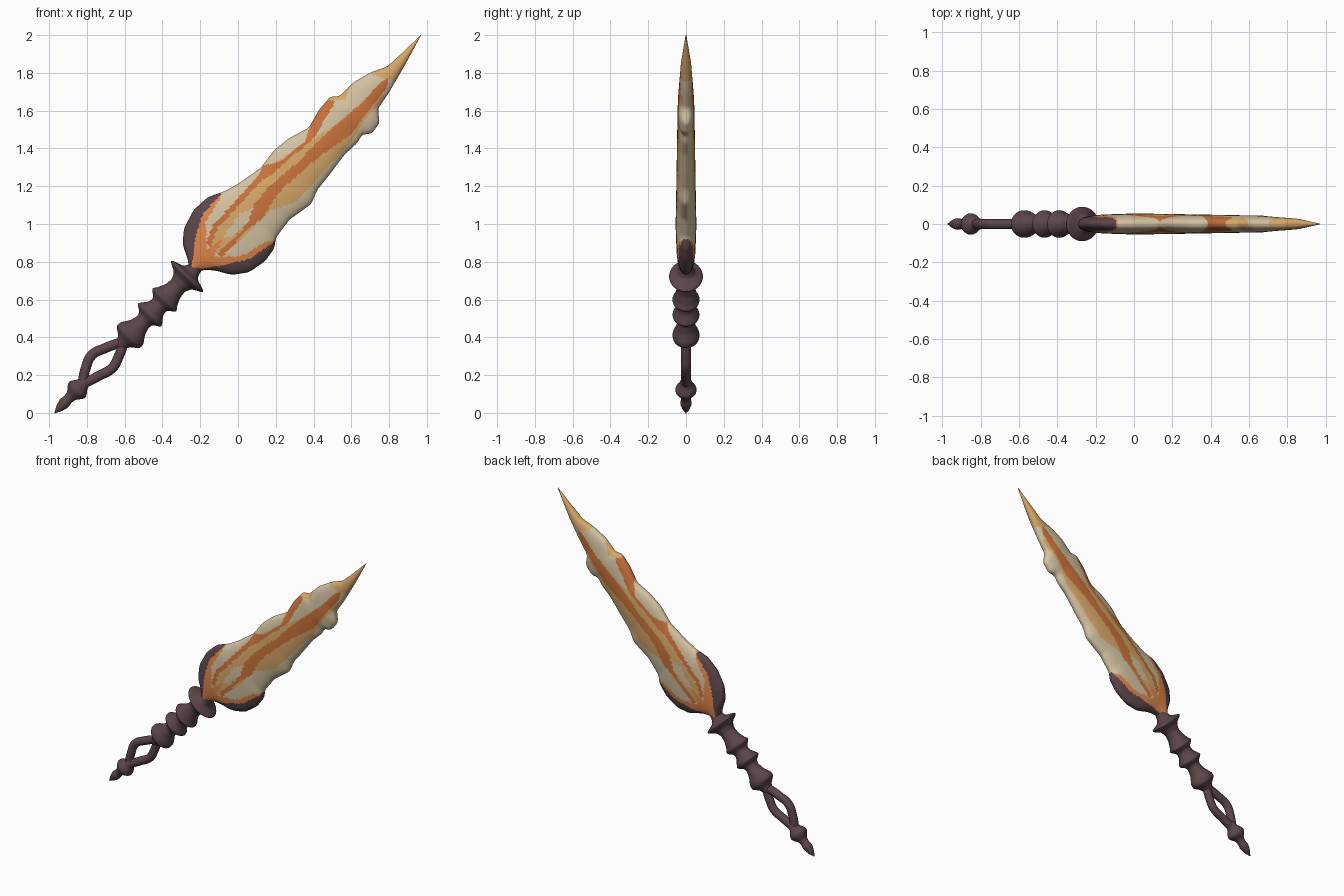
import bpy
from math import cos, sin, pi
from mathutils import Vector

cube = bpy.data.objects.get("Cube")
if cube:
    bpy.data.objects.remove(cube, do_unlink=True)


def make_material(name, rgb):
    mat = bpy.data.materials.new(name)
    mat.use_nodes = True
    color = (*rgb, 1.0)
    mat.diffuse_color = color
    shader = next(n for n in mat.node_tree.nodes if n.type == 'BSDF_PRINCIPLED')
    shader.inputs["Base Color"].default_value = color
    shader.inputs["Roughness"].default_value = 0.6
    return mat


CREAM, TAN, ORANGE, BRIGHT, DARK = range(5)
materials = [
    make_material("cream", (0.66, 0.54, 0.36)),
    make_material("golden tan", (0.68, 0.39, 0.14)),
    make_material("burnt orange", (0.60, 0.17, 0.045)),
    make_material("bright orange", (0.74, 0.24, 0.07)),
    make_material("dark plum brown", (0.105, 0.06, 0.067)),
]


def place(u, y, v):
    """Point at distance u along the weapon axis and v across it."""
    return Vector((-0.97 + 0.696 * u - 0.718 * v, y, 0.718 * u + 0.696 * v))


def lerp_table(table, u, column=1):
    """Linear lookup in rows sorted by their first value."""
    if u <= table[0][0]:
        return table[0][column]
    for a, b in zip(table, table[1:]):
        if u <= b[0]:
            f = (u - a[0]) / (b[0] - a[0])
            return a[column] + f * (b[column] - a[column])
    return table[-1][column]


def soft_table(table, u, width):
    """Lookup averaged over a small window, which rounds the corners."""
    steps = [i / 3 for i in range(-3, 4)]
    return sum(lerp_table(table, u + width * s) for s in steps) / len(steps)


def shade(obj):
    bpy.ops.object.select_all(action='DESELECT')
    obj.select_set(True)
    bpy.context.view_layer.objects.active = obj
    bpy.ops.object.shade_smooth_by_angle(angle=pi / 3)


def loft(name, start, end, rows, segments, section, rule):
    """Closed tube along the axis; section gives a (y, v) point, rule a colour."""
    verts, faces, colours = [], [], []
    for i in range(rows + 1):
        u = start + (end - start) * i / rows
        ring = section(u)
        for j in range(segments):
            y, v = ring(2 * pi * j / segments)
            verts.append((u, y, v))
    for i in range(rows):
        for j in range(segments):
            k = (j + 1) % segments
            quad = (i * segments + j, i * segments + k,
                    (i + 1) * segments + k, (i + 1) * segments + j)
            faces.append(quad)
            colours.append(rule(sum(verts[q][0] for q in quad) / 4,
                                sum(verts[q][2] for q in quad) / 4))
    faces.append(tuple(reversed(range(segments))))
    faces.append(tuple(range(rows * segments, (rows + 1) * segments)))
    colours += [colours[0], colours[-1]]
    mesh = bpy.data.meshes.new(name)
    mesh.from_pydata([place(*p) for p in verts], [], faces)
    used = sorted(set(colours))
    for c in used:
        mesh.materials.append(materials[c])
    for poly, c in zip(mesh.polygons, colours):
        poly.material_index = used.index(c)
    mesh.update()
    obj = bpy.data.objects.new(name, mesh)
    bpy.context.collection.objects.link(obj)
    shade(obj)
    return obj


# Blade with its crescent guard: wavy edges on both sides and the thickness
upper_edge = [
    (1.05, .03), (1.075, .06), (1.11, .135), (1.18, .19), (1.285, .22), (1.385, .213),
    (1.47, .17), (1.555, .145), (1.69, .12), (1.81, .134), (1.91, .121),
    (2.02, .085), (2.125, .112), (2.22, .118), (2.25, .085), (2.36, .082),
    (2.46, .053), (2.54, .013), (2.64, .006), (2.785, .001)]
lower_edge = [
    (1.05, -.025), (1.08, -.028), (1.13, -.08), (1.175, -.163), (1.25, -.22),
    (1.35, -.24), (1.435, -.228), (1.48, -.195), (1.6, -.18), (1.74, -.205),
    (1.815, -.176), (1.92, -.166), (2.05, -.15), (2.14, -.155), (2.19, -.143),
    (2.23, -.175), (2.3, -.167), (2.345, -.108), (2.45, -.09), (2.61, -.05),
    (2.785, -.001)]
half_thickness = [(1.05, .035), (1.2, .05), (1.4, .055), (1.8, .05),
                  (2.3, .044), (2.6, .027), (2.785, .002)]


def blade_section(u):
    top, low = soft_table(upper_edge, u, .014), soft_table(lower_edge, u, .014)
    thick = soft_table(half_thickness, u, .02)

    def ring(angle):
        s = sin(angle)
        y = thick * abs(s) ** 0.85 * (1 if s > 0 else -1)
        return y, (top + low) / 2 + (top - low) / 2 * cos(angle)
    return ring


# Painted bands as (u, low, high), later ones on top
glow_rim = [(1.06, -.01, .02), (1.12, -.05, .06), (1.18, -.095, .11),
            (1.3, -.17, .17), (1.44, -.2, .175), (1.485, -.2, .2)]
pale_core = [(1.17, -.01, .01), (1.2, -.05, .04), (1.28, -.13, .13),
             (1.42, -.17, .16), (1.49, -.21, .2)]
golden_middle = [(1.2, -.04, .03), (1.35, -.07, .07), (1.55, -.07, .07),
                 (1.7, -.14, .1), (1.95, -.13, .04), (2.1, -.13, 0),
                 (2.25, -.1, -.02), (2.42, -.09, -.03)]
upper_flame = [(1.2, .02, .05), (1.3, .06, .09), (1.65, .07, .1), (1.71, .05, .12),
               (1.78, .05, .07), (1.95, .03, .05), (2.02, .03, .08),
               (2.12, .06, .13), (2.19, .07, .13), (2.22, .09, .1)]
lower_flame = [(1.2, -.06, -.03), (1.4, -.06, -.035), (1.52, -.07, .01),
               (1.65, -.04, .02), (1.85, -.05, 0), (2, -.07, 0), (2.15, -.1, -.01),
               (2.3, -.08, -.025), (2.45, -.065, -.02), (2.5, -.04, -.03)]
root_flame = [(1.12, -.04, .04), (1.22, -.015, .015), (1.28, 0, 0)]
pale_oval = [(1.28, 0, 0), (1.34, -.03, .02), (1.44, -.03, .03), (1.51, 0, 0)]
golden_notch = [(2.2, .11, .2), (2.26, .05, .2), (2.33, .08, .2)]
golden_tip = [(2.46, .03, .06), (2.53, -.1, .06), (2.8, -.1, .1)]
bands = [(BRIGHT, glow_rim), (CREAM, pale_core), (TAN, golden_middle),
         (ORANGE, upper_flame), (ORANGE, lower_flame), (BRIGHT, root_flame),
         (CREAM, pale_oval), (TAN, golden_notch), (TAN, golden_tip)]


def blade_colour(u, v):
    colour = DARK if u < 1.47 else CREAM
    for c, band in bands:
        inside = band[0][0] <= u <= band[-1][0]
        if inside and lerp_table(band, u, 1) <= v <= lerp_table(band, u, 2):
            colour = c
    return colour


loft("blade_and_guard", 1.05, 2.785, 180, 96, blade_section, blade_colour)

# Turned grip and pommel, slightly flattened at their flared collars
grip_profile = [
    (.49, .026), (.53, .045), (.557, .085), (.585, .085), (.63, .055), (.67, .043),
    (.695, .048), (.72, .09), (.735, .08), (.77, .052), (.8, .048), (.834, .092),
    (.85, .075), (.9, .052), (.94, .048), (.975, .065), (1.003, .12), (1.015, .115),
    (1.03, .052), (1.06, .038), (1.1, .03)]
pommel_profile = [
    (0, .002), (.03, .019), (.07, .031), (.1, .026), (.125, .03), (.15, .05),
    (.168, .062), (.185, .055), (.21, .036), (.24, .028), (.26, .012)]


def turned(profile):
    def section(u):
        r = soft_table(profile, u, .008)
        depth = r if r < .05 else .05 + (r - .05) * .6
        return lambda angle: (depth * sin(angle), r * cos(angle))
    return section


def plain_dark(u, v):
    return DARK


loft("grip", .49, 1.1, 110, 32, turned(grip_profile), plain_dark)
loft("pommel", 0, .26, 50, 32, turned(pommel_profile), plain_dark)

# Two bowed strands that leave an open eye between grip and pommel
strands = {
    "upper_strand": [(.21, 0), (.28, .045), (.355, .072), (.43, .048), (.53, 0)],
    "lower_strand": [(.21, 0), (.3, -.03), (.385, -.053), (.45, -.035), (.53, 0)]}
for name, points in strands.items():
    curve = bpy.data.curves.new(name, 'CURVE')
    curve.dimensions = '3D'
    curve.bevel_depth = .027
    curve.bevel_resolution = 5
    curve.use_fill_caps = True
    spline = curve.splines.new('BEZIER')
    spline.bezier_points.add(len(points) - 1)
    for knot, (u, v) in zip(spline.bezier_points, points):
        knot.co = place(u, 0, v)
        knot.handle_left_type = knot.handle_right_type = 'AUTO'
    curve.materials.append(materials[DARK])
    obj = bpy.data.objects.new(name, curve)
    bpy.context.collection.objects.link(obj)
